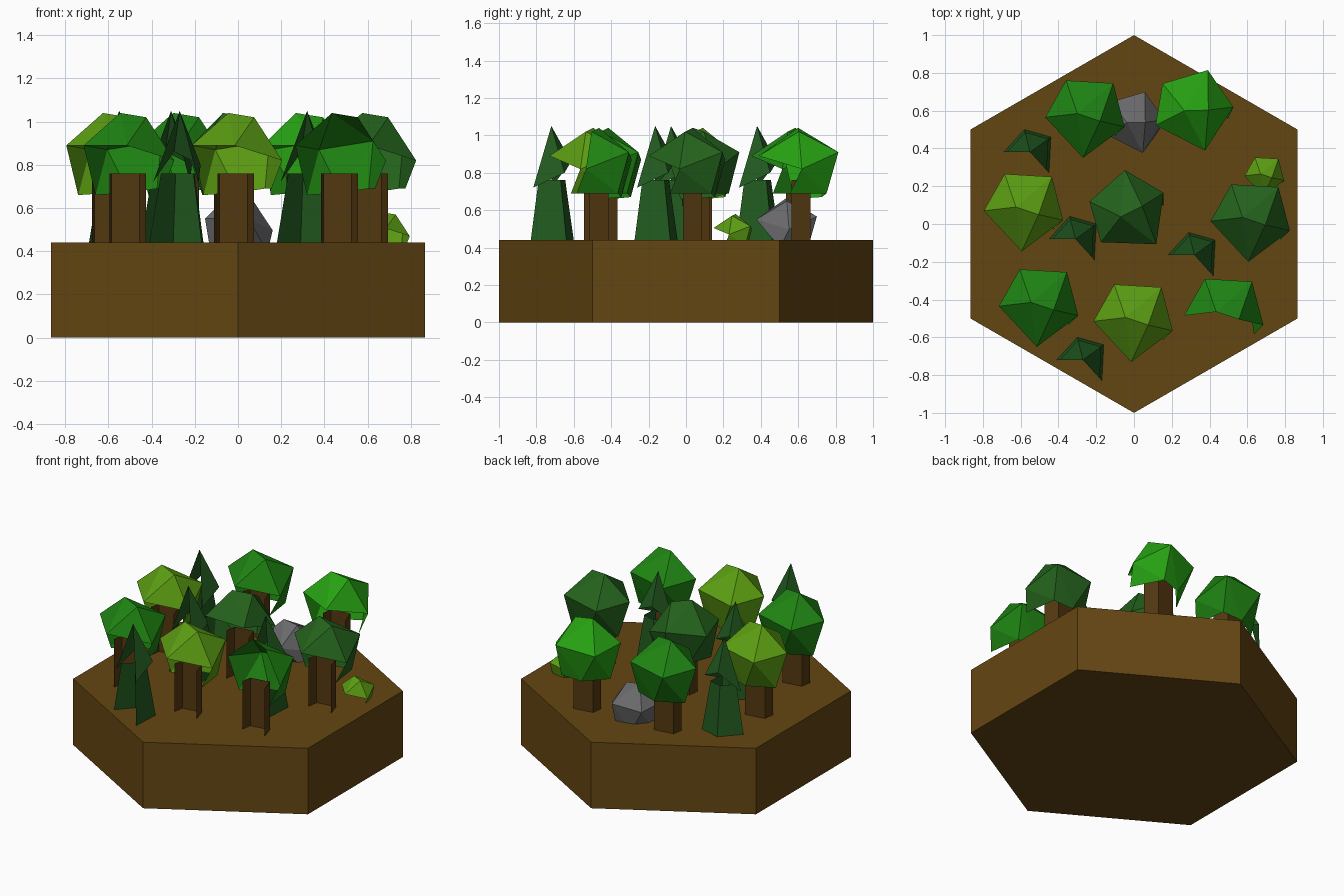
import bpy, bmesh
from math import radians, sin, cos, pi
from mathutils import Matrix, Vector

if "Cube" in bpy.data.objects:
    bpy.data.objects.remove(bpy.data.objects["Cube"])

GROUND = 0.44


def material(name, rgb):
    m = bpy.data.materials.new(name)
    lin = [((c / 255 + 0.055) / 1.055) ** 2.4 for c in rgb]
    m.diffuse_color = (*lin, 1)
    m.use_nodes = True
    m.node_tree.nodes["Principled BSDF"].inputs["Base Color"].default_value = m.diffuse_color
    return m


soil = material("soil", (100, 70, 18))
bark = material("bark", (84, 57, 16))
green = material("leaf_green", (30, 130, 18))
bright = material("leaf_bright", (38, 160, 18))
olive = material("leaf_olive", (90, 155, 18))
dark = material("leaf_dark", (36, 98, 28))
pine_green = material("pine_green", (32, 88, 30))
stone = material("stone", (105, 105, 108))


def finish(name, bm, mat, loc=(0, 0, 0), angle=0):
    me = bpy.data.meshes.new(name)
    bm.to_mesh(me)
    bm.free()
    ob = bpy.data.objects.new(name, me)
    bpy.context.collection.objects.link(ob)
    me.materials.append(mat)
    ob.location = loc
    ob.rotation_euler.z = radians(angle)
    return ob


def strip(bm, low, high):
    """Quads between two matching open rows of points."""
    a = [bm.verts.new(p) for p in low]
    b = [bm.verts.new(p) for p in high]
    for i in range(len(a) - 1):
        bm.faces.new((a[i + 1], a[i], b[i], b[i + 1]))
    return b


# Faceted lump shared by crowns, bush and rock (z relative to its middle)
LUMP = [(-.04, .03, .19), (.08, -.01, .17), (-.21, .01, .04), (-.01, -.205, .04),
        (.21, -.04, -.03), (.15, .19, .06), (-.10, .205, .02),
        (.16, -.09, -.16), (.13, .13, -.16), (-.155, .05, -.19), (0, .15, -.18)]


def lump(name, mat, loc, scale=1, angle=0, is_open=True, no_lip=False):
    bm = bmesh.new()
    for p in LUMP:
        bm.verts.new(Vector(p) * scale)
    bmesh.ops.convex_hull(bm, input=bm.verts[:])
    bm.normal_update()
    lip = Vector(LUMP[3]) * scale
    gone = []
    for f in bm.faces:
        n = f.normal
        # crowns are open underneath and at the lower front
        if is_open and ((n.y < -.3 and n.z < .15) or n.z < -.8):
            gone.append(f)
        elif no_lip and any((v.co - lip).length < 1e-4 for v in f.verts):
            gone.append(f)
    bmesh.ops.delete(bm, geom=gone, context='FACES')
    bmesh.ops.delete(bm, geom=[v for v in bm.verts if not v.link_faces], context='VERTS')
    return finish(name, bm, mat, loc, angle)


def trunk(name, x, y):
    profile = [(-.09, -.01), (-.08, .06), (.05, .08), (.08, -.02)]
    bm = bmesh.new()
    strip(bm, [(px, py, 0) for px, py in profile], [(px, py, .32) for px, py in profile])
    return finish(name, bm, bark, (x, y, GROUND))


def pine(name, x, y):
    ring = [(-.14, 0), (-.03, .12), (.11, .08), (.10, -.11)]

    def row(s, zs):
        return [(px * s, py * s, z) for (px, py), z in zip(ring, zs)]
    bm = bmesh.new()
    # lower skirt
    strip(bm, row(1, [0] * 4), row(.62, [.32] * 4))
    # upper cone with its raised back edge
    rim = [bm.verts.new(p) for p in row(.88, [.28, .42, .36, .28])]
    tip = bm.verts.new((0, 0, .61))
    for a, b in zip(rim, rim[1:]):
        bm.faces.new((b, a, tip))
    return finish(name, bm, pine_green, (x, y, GROUND))


# Hexagonal ground block
bm = bmesh.new()
base = bm.faces.new([bm.verts.new((sin(i * pi / 3), -cos(i * pi / 3), 0)) for i in range(6)])
ext = bmesh.ops.extrude_face_region(bm, geom=[base], use_keep_orig=True)
bmesh.ops.translate(bm, vec=(0, 0, GROUND),
                    verts=[g for g in ext["geom"] if isinstance(g, bmesh.types.BMVert)])
bmesh.ops.recalc_face_normals(bm, faces=bm.faces[:])
finish("ground_block", bm, soil)

# Round trees: x, y, leaf colour, crown turn, missing front lip
trees = [(-.26, .555, green, 0, False), (.315, .585, bright, 20, False),
         (-.585, .06, olive, 0, False), (-.02, .045, dark, 45, False),
         (.615, .005, dark, 0, False), (-.505, -.445, green, 0, False),
         (-.005, -.525, olive, 0, False), (.475, -.495, green, 0, True)]
for i, (x, y, mat, turn, no_lip) in enumerate(trees, 1):
    trunk(f"tree_trunk_{i}", x, y)
    lump(f"tree_crown_{i}", mat, (x, y, .85), angle=turn, no_lip=no_lip)

# Pines
for i, (x, y) in enumerate([(-.55, .38), (-.31, -.08), (.32, -.165), (-.27, -.72)], 1):
    pine(f"pine_{i}", x, y)

# Bush and rock, partly sunk in the ground
lump("bush", olive, (.69, .25, .485), scale=.5)
lump("rock", stone, (0, .525, .52), scale=.76, angle=20, is_open=False)
